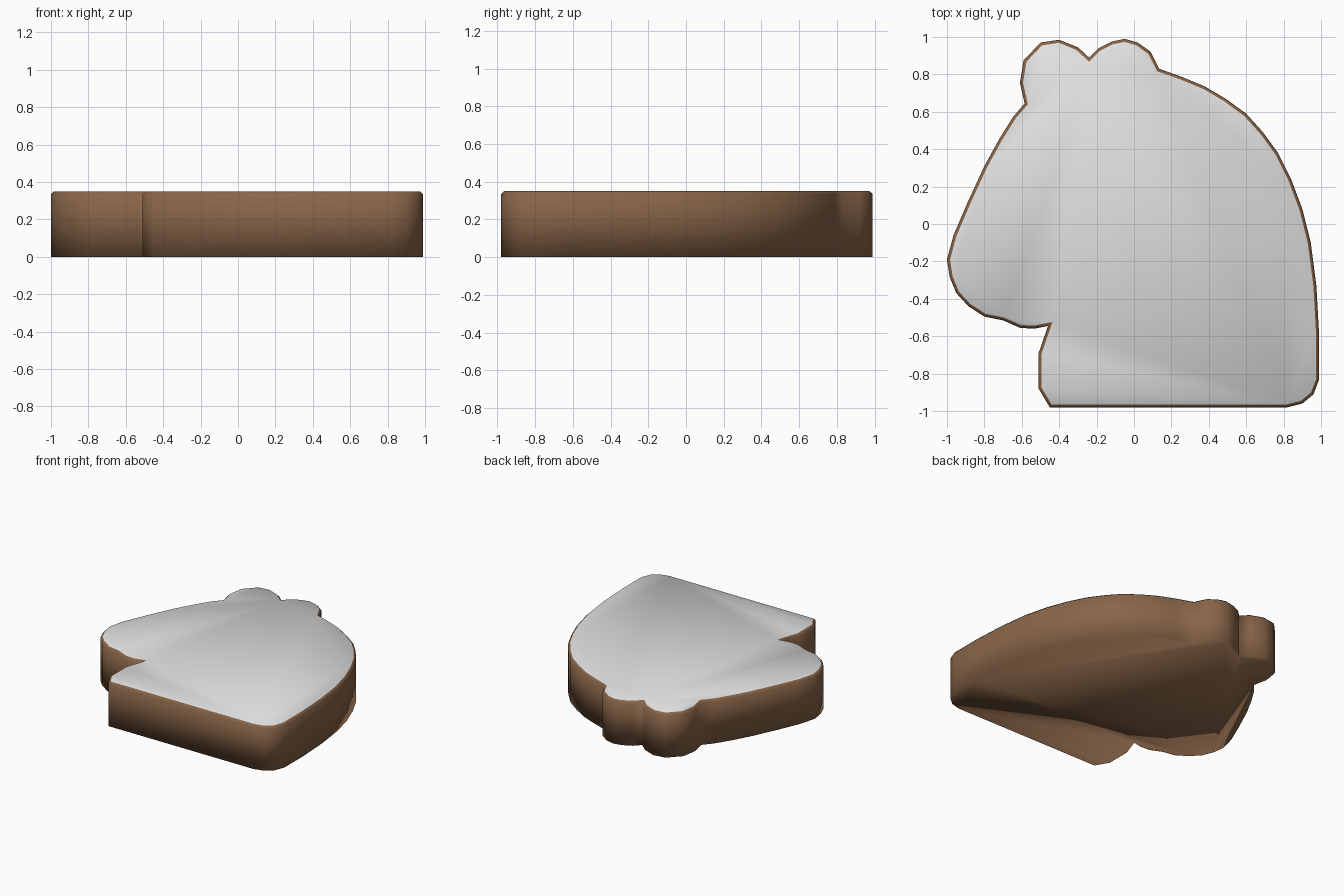
import bpy, bmesh

if "Cube" in bpy.data.objects:
    bpy.data.objects.remove(bpy.data.objects["Cube"])

HEIGHT, RIM = 0.35, 0.016

# Plan outline, anticlockwise from the front left corner
OUTLINE = [
    # straight base, rounded corner and domed back
    (-.45, -.98), (.82, -.98), (.90, -.96), (.96, -.91), (.99, -.83), (.99, -.60),
    (.975, -.33), (.945, -.10), (.90, .08), (.84, .24), (.77, .38), (.69, .49),
    (.60, .59), (.49, .67), (.38, .735), (.26, .785), (.135, .83),
    # two ear lobes
    (.09, .92), (.02, .97), (-.05, .99), (-.12, .975), (-.19, .94), (-.24, .89),
    (-.30, .945), (-.40, .985), (-.50, .97), (-.59, .875), (-.61, .755), (-.585, .645),
    # sloping face, rounded nose and chin
    (-.645, .575), (-.72, .455), (-.80, .31), (-.89, .115), (-.965, -.06),
    (-1.0, -.19), (-.985, -.285), (-.95, -.37), (-.885, -.44), (-.80, -.495),
    (-.70, -.515), (-.61, -.555), (-.535, -.56), (-.46, -.545),
    # foot
    (-.51, -.69), (-.51, -.88),
]


def material(name, colour):
    m = bpy.data.materials.new(name)
    m.diffuse_color = (*colour, 1)
    m.use_nodes = True
    m.node_tree.nodes["Principled BSDF"].inputs["Base Color"].default_value = m.diffuse_color
    return m


bm = bmesh.new()
# Bottom face and walls
bottom = bm.faces.new([bm.verts.new((x, y, 0)) for x, y in OUTLINE])
ext = bmesh.ops.extrude_face_region(bm, geom=[bottom], use_keep_orig=True)
top = next(g for g in ext["geom"] if isinstance(g, bmesh.types.BMFace))
for v in top.verts:
    v.co.z = HEIGHT - RIM
bmesh.ops.recalc_face_normals(bm, faces=bm.faces)

# Chamfered brown rim around the pale top
bmesh.ops.inset_region(bm, faces=[top], thickness=RIM, use_even_offset=True)
for v in top.verts:
    v.co.z = HEIGHT
for f in bm.faces:
    f.smooth = True
    f.material_index = 0
top.material_index = 1

mesh = bpy.data.meshes.new("body_slab")
bm.to_mesh(mesh)
bm.free()
mesh.materials.append(material("brown side", (0.25, 0.13, 0.065)))
mesh.materials.append(material("pale grey top", (0.75, 0.75, 0.75)))
body = bpy.data.objects.new("body_slab", mesh)
bpy.context.collection.objects.link(body)
